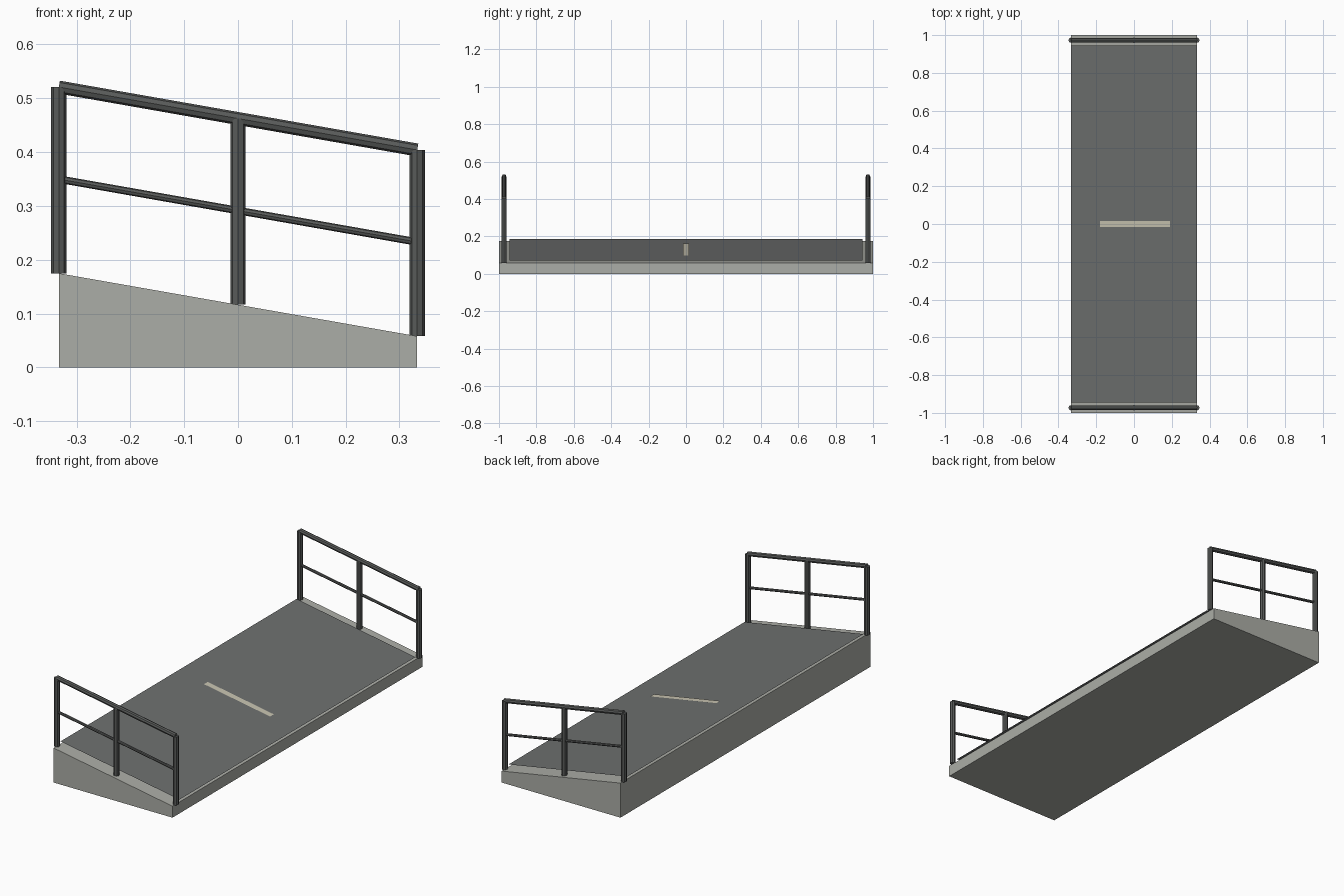
import bpy
import bmesh
from mathutils import Vector

if "Cube" in bpy.data.objects:
    bpy.data.objects.remove(bpy.data.objects["Cube"])

HALF_X = 0.333
SLOPE = -0.1755


def floor_z(x):
    return 0.1165 + SLOPE * x


def material(name, color):
    m = bpy.data.materials.new(name)
    m.diffuse_color = (*color, 1)
    m.use_nodes = True
    m.node_tree.nodes["Principled BSDF"].inputs["Base Color"].default_value = m.diffuse_color
    return m


CONCRETE = material("concrete", (0.41, 0.42, 0.385))
ASPHALT = material("asphalt", (0.155, 0.162, 0.16))
METAL = material("dark_metal", (0.10, 0.105, 0.102))
PAINT = material("cream_paint", (0.58, 0.55, 0.44))


def add_object(name, bm, mat):
    bmesh.ops.recalc_face_normals(bm, faces=bm.faces)
    mesh = bpy.data.meshes.new(name)
    bm.to_mesh(mesh)
    bm.free()
    mesh.materials.append(mat)
    obj = bpy.data.objects.new(name, mesh)
    bpy.context.collection.objects.link(obj)
    return obj


def sheet(name, x0, x1, half_y, lift, mat):
    """Thin sheet lying parallel to the sloped floor, facing up."""
    bm = bmesh.new()
    corners = [(x0, -half_y), (x1, -half_y), (x1, half_y), (x0, half_y)]
    bm.faces.new([bm.verts.new((x, y, floor_z(x) + lift)) for x, y in corners])
    bm.normal_update()
    mesh = bpy.data.meshes.new(name)
    bm.to_mesh(mesh)
    bm.free()
    mesh.materials.append(mat)
    bpy.context.collection.objects.link(bpy.data.objects.new(name, mesh))


def bar(name, start, end, radius):
    """Eight-sided bar between two points, with an edge facing front."""
    start, end = Vector(start), Vector(end)
    axis = end - start
    bm = bmesh.new()
    bmesh.ops.create_cone(bm, cap_ends=True, segments=8, radius1=radius,
                          radius2=radius, depth=axis.length)
    obj = add_object(name, bm, METAL)
    obj.location = (start + end) / 2
    obj.rotation_euler = Vector((0, 0, 1)).rotation_difference(axis).to_euler()


# Sloped concrete base: wedge profile extruded along y
bm = bmesh.new()
profile = [(-HALF_X, 0), (HALF_X, 0), (HALF_X, floor_z(HALF_X)), (-HALF_X, floor_z(-HALF_X))]
face = bm.faces.new([bm.verts.new((x, -1, z)) for x, z in profile])
extruded = bmesh.ops.extrude_face_region(bm, geom=[face])
moved = [v for v in extruded["geom"] if isinstance(v, bmesh.types.BMVert)]
bmesh.ops.translate(bm, verts=moved, vec=(0, 2, 0))
add_object("concrete_base", bm, CONCRETE)

# Road surface raised just above the base, and its centre line
sheet("road_surface", -HALF_X, HALF_X, 0.944, 0.012, ASPHALT)
sheet("centre_line", -0.18, 0.19, 0.015, 0.0145, PAINT)

# Railings on both sides
for side, y in (("front", -0.973), ("back", 0.973)):
    for label, x in (("left", -HALF_X), ("middle", 0), ("right", HALF_X)):
        z = floor_z(x)
        bar(f"{side}_{label}_post", (x, y, z), (x, y, z + 0.346), 0.014)
    for label, height, radius in (("top", 0.346, 0.012), ("middle", 0.175, 0.007)):
        bar(f"{side}_{label}_rail", (-HALF_X, y, floor_z(-HALF_X) + height),
            (HALF_X, y, floor_z(HALF_X) + height), radius)
